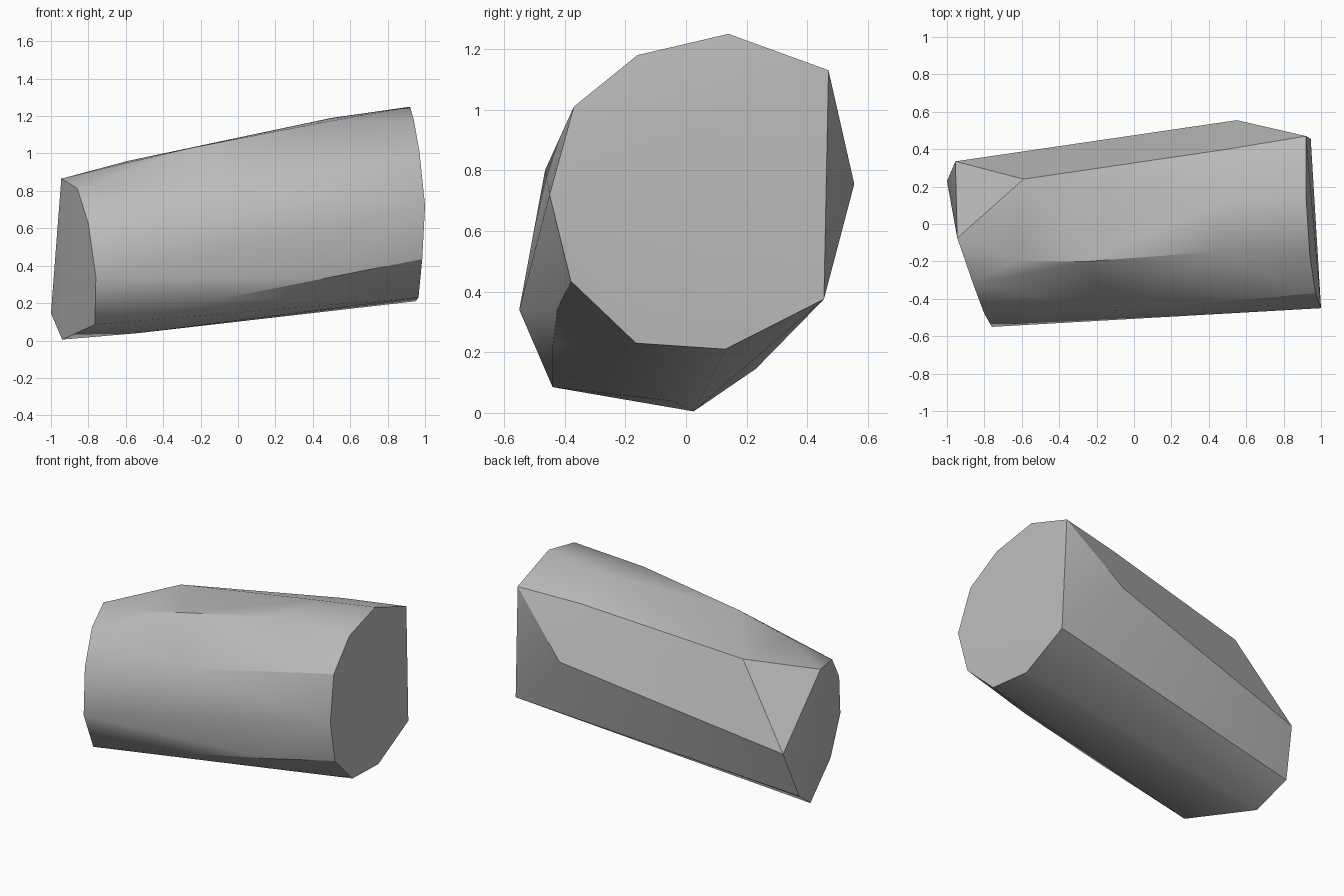
import bpy
import bmesh
import math
from mathutils import Vector

default_cube = bpy.data.objects.get("Cube")
if default_cube:
    bpy.data.objects.remove(default_cube, do_unlink=True)


def make_material(name, colour):
    material = bpy.data.materials.new(name)
    material.use_nodes = True
    material.diffuse_color = colour
    shader = material.node_tree.nodes["Principled BSDF"]
    shader.inputs["Base Color"].default_value = colour
    return material


def convex_block(name, groups, material):
    """Wrap groups of corner points in one faceted convex solid."""
    mesh = bpy.data.meshes.new(name)
    bm = bmesh.new()
    for group in groups:
        for corner in group:
            bm.verts.new(Vector(corner))
    hull = bmesh.ops.convex_hull(bm, input=bm.verts[:])
    unused = set(hull["geom_interior"]) | set(hull["geom_unused"])
    bmesh.ops.delete(
        bm,
        geom=[g for g in unused if isinstance(g, bmesh.types.BMVert) and g.is_valid],
        context="VERTS",
    )
    # merge the nearly flat triangles of the end caps
    bmesh.ops.dissolve_limit(
        bm, angle_limit=math.radians(1), verts=bm.verts[:], edges=bm.edges[:]
    )
    bmesh.ops.recalc_face_normals(bm, faces=bm.faces[:])
    bm.to_mesh(mesh)
    bm.free()
    mesh.materials.append(material)
    block = bpy.data.objects.new(name, mesh)
    bpy.context.collection.objects.link(block)
    return block


# Narrow slanted end
narrow_end = [
    (-.945, -.075, .865), (-.86, -.32, .815), (-.8, -.48, .625), (-.76, -.55, .34),
    (-.765, -.44, .085), (-.94, .025, .005), (-1, .23, .145), (-.955, .335, .455),
]

# Wide end, almost square to the length
wide_end = [
    (.97, -.37, 1.01), (.94, -.16, 1.18), (.92, .14, 1.25), (.92, .47, 1.13),
    (.945, .455, .375), (.95, .13, .21), (.965, -.165, .23), (.985, -.38, .435),
    (1, -.45, .72),
]

# Bulges along the top, front, back and underside
top_bulge = [
    (-.59, .24, .96), (.5, .4, 1.1), (.5, .13, 1.19), (.42, -.15, 1.16),
    (-.25, -.2, 1.03), (-.62, -.2, .945),
]
side_bulge = [
    (-.1, -.465, .8), (-.1, -.44, .22), (.5, -.425, .34), (.55, .555, .755),
    (-.53, -.05, .04),
]

stone_grey = make_material("stone grey", (.5, .5, .5, 1))
stone = convex_block(
    "stone_block", [narrow_end, wide_end, top_bulge, side_bulge], stone_grey
)

# Smooth shading with sharp end rims
bpy.ops.object.select_all(action="DESELECT")
stone.select_set(True)
bpy.context.view_layer.objects.active = stone
bpy.ops.object.shade_smooth_by_angle(angle=math.radians(30))
